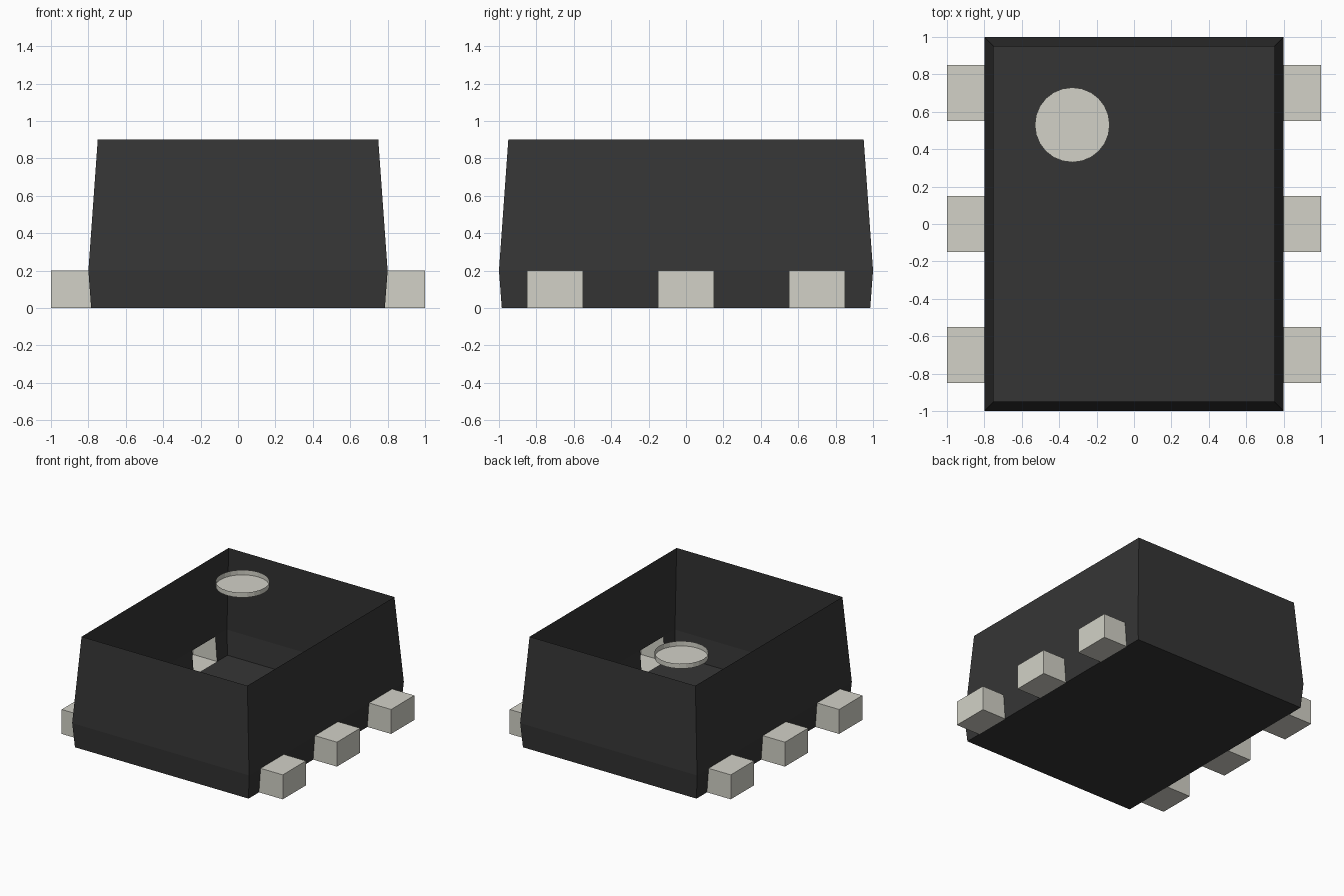
import bpy
import bmesh
import math
from mathutils import Matrix

cube = bpy.data.objects.get("Cube")
if cube:
    bpy.data.objects.remove(cube, do_unlink=True)


def material(name, color):
    m = bpy.data.materials.new(name)
    m.use_nodes = True
    rgba = (*color, 1)
    m.diffuse_color = rgba
    m.node_tree.nodes["Principled BSDF"].inputs["Base Color"].default_value = rgba
    return m


def finish(bm, name, mat):
    mesh = bpy.data.meshes.new(name)
    bm.to_mesh(mesh)
    bm.free()
    mesh.materials.append(mat)
    obj = bpy.data.objects.new(name, mesh)
    bpy.context.collection.objects.link(obj)
    return obj


black = material("black plastic", (0.036, 0.036, 0.036))
metal = material("pale metal", (0.645, 0.639, 0.572))

LEAD_Y = (-0.7, 0, 0.7)
HALF_LEAD = 0.15
LEAD_H = 0.2
BOTTOM_X, WAIST_X, TIP_X = 0.785, 0.8, 1.0
TOP = 0.9

# Body: open-topped shell, flared to a waist, with wall gaps where leads enter
splits = [y + s * HALF_LEAD for y in LEAD_Y for s in (-1, 1)]
bm = bmesh.new()


def ring(hx, hy, z):
    ys = [-hy] + splits + [hy]
    points = [(hx, y) for y in ys] + [(-hx, y) for y in reversed(ys)]
    return [bm.verts.new((x, y, z)) for x, y in points]


base = ring(BOTTOM_X, 0.985, 0)
waist = ring(WAIST_X, 1.0, LEAD_H)
rim = ring(0.75, 0.95, TOP)
n = len(base)
for lower, upper in ((base, waist), (waist, rim)):
    for i in range(n):
        j = (i + 1) % n
        is_gap = lower is base and i % 8 in (1, 3, 5)
        if not is_gap:
            bm.faces.new((lower[i], lower[j], upper[j], upper[i]))
bm.faces.new(list(reversed(base)))
finish(bm, "body", black)

# Leads: hollow blocks, open towards the body
for side, label in ((1, "left"), (-1, "right")):
    for y, place in zip(LEAD_Y, ("front", "middle", "back")):
        bm = bmesh.new()
        profile = ((BOTTOM_X, 0), (TIP_X, 0), (TIP_X, LEAD_H), (WAIST_X, LEAD_H))
        near, far = [[bm.verts.new((side * x, y + d, z)) for x, z in profile]
                     for d in (-HALF_LEAD, HALF_LEAD)]
        faces = [bm.faces.new(near), bm.faces.new(list(reversed(far)))]
        for i in range(3):
            faces.append(bm.faces.new((near[i + 1], near[i], far[i], far[i + 1])))
        if side < 0:
            bmesh.ops.reverse_faces(bm, faces=faces)
        finish(bm, f"{label}_{place}_lead", metal)

# Index mark: shallow open cup level with the rim
bm = bmesh.new()
bmesh.ops.create_circle(bm, cap_ends=True, segments=24, radius=0.2,
                        matrix=Matrix.Translation((0, 0, TOP - 0.04)))
wall = bmesh.ops.extrude_edge_only(bm, edges=bm.edges[:])
bmesh.ops.translate(bm, vec=(0, 0, 0.04),
                    verts=[v for v in wall["geom"] if isinstance(v, bmesh.types.BMVert)])
bmesh.ops.recalc_face_normals(bm, faces=bm.faces)
floor = max(bm.faces, key=lambda f: len(f.verts))
if floor.normal.z < 0:
    bmesh.ops.reverse_faces(bm, faces=bm.faces[:])
mark = finish(bm, "index_mark", metal)
mark.location = (-0.33, 0.53, 0)
